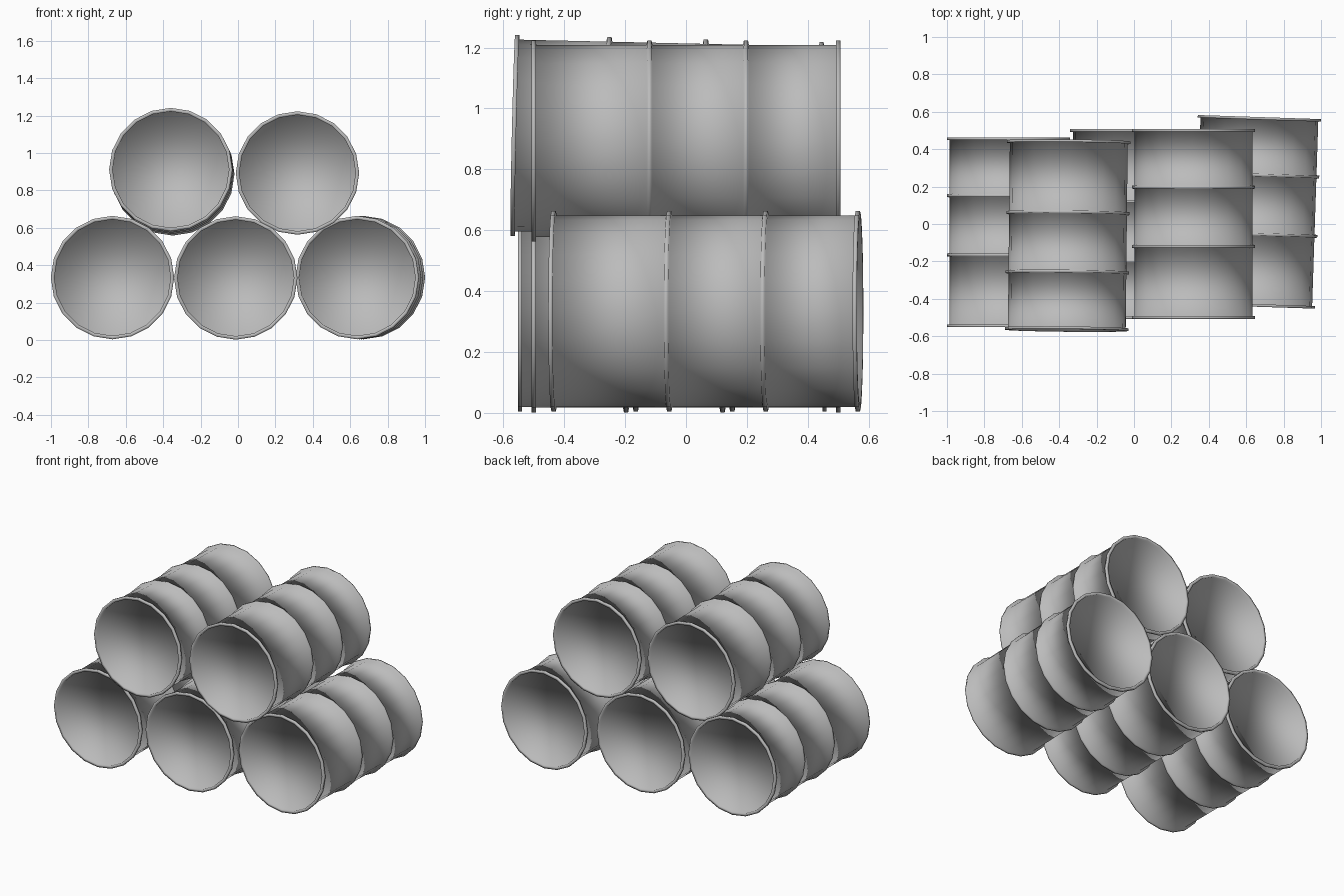
import bpy
import bmesh
from math import cos, sin, pi, radians

cube = bpy.data.objects.get("Cube")
if cube:
    bpy.data.objects.remove(cube, do_unlink=True)

SIDES = 20
HALF = 0.507      # half the drum length
BODY, RIM = 0.315, 0.33

steel = bpy.data.materials.new("grey steel")
steel.use_nodes = True
grey = (0.5, 0.5, 0.5, 1)
steel.diffuse_color = grey
steel.node_tree.nodes["Principled BSDF"].inputs["Base Color"].default_value = grey


def band(y, half_width):
    """Raised hoop around the body, as radius and position pairs."""
    return [(BODY, y - half_width), (RIM, y - half_width * 0.7),
            (RIM, y + half_width * 0.7), (BODY, y + half_width)]


def drum_mesh():
    # Recessed lid, rim, two hoops, rim, recessed lid
    lip, depth = 0.014, 0.018
    inner = 0.311
    profile = [(inner, -HALF + depth), (inner, -HALF), (RIM, -HALF),
               (RIM, -HALF + lip), (BODY, -HALF + lip)]
    profile += band(-0.12, 0.01) + band(0.197, 0.01)
    profile += [(BODY, HALF - lip), (RIM, HALF - lip), (RIM, HALF),
                (inner, HALF), (inner, HALF - depth)]
    bm = bmesh.new()
    rings = []
    for r, y in profile:
        angles = [2 * pi * i / SIDES for i in range(SIDES)]
        rings.append([bm.verts.new((r * cos(a), y, r * sin(a))) for a in angles])
    for a, b in zip(rings, rings[1:]):
        for i in range(SIDES):
            j = (i + 1) % SIDES
            bm.faces.new((a[i], a[j], b[j], b[i]))
    # Single-face lids
    bm.faces.new(rings[0])
    bm.faces.new(rings[-1])
    bmesh.ops.recalc_face_normals(bm, faces=bm.faces)
    for f in bm.faces:
        f.smooth = True
    mesh = bpy.data.meshes.new("drum")
    bm.to_mesh(mesh)
    bm.free()
    mesh.materials.append(steel)
    return mesh


# Name, centre, tilt about x, turn about z
drums = [
    ("bottom_right_drum", (-0.671, -0.045, 0.334), 0, 0),
    ("bottom_middle_drum", (-0.012, 0, 0.332), 0, 180),
    ("bottom_left_drum", (0.654, 0.065, 0.334), 0, -1.9),
    ("top_right_drum", (-0.354, -0.062, 0.9), 1.3, 179.4),
    ("top_left_drum", (0.318, 0, 0.893), 0, 0),
]
mesh = drum_mesh()
for name, centre, tilt, turn in drums:
    drum = bpy.data.objects.new(name, mesh)
    drum.location = centre
    drum.rotation_euler = (radians(tilt), 0, radians(turn))
    bpy.context.collection.objects.link(drum)
